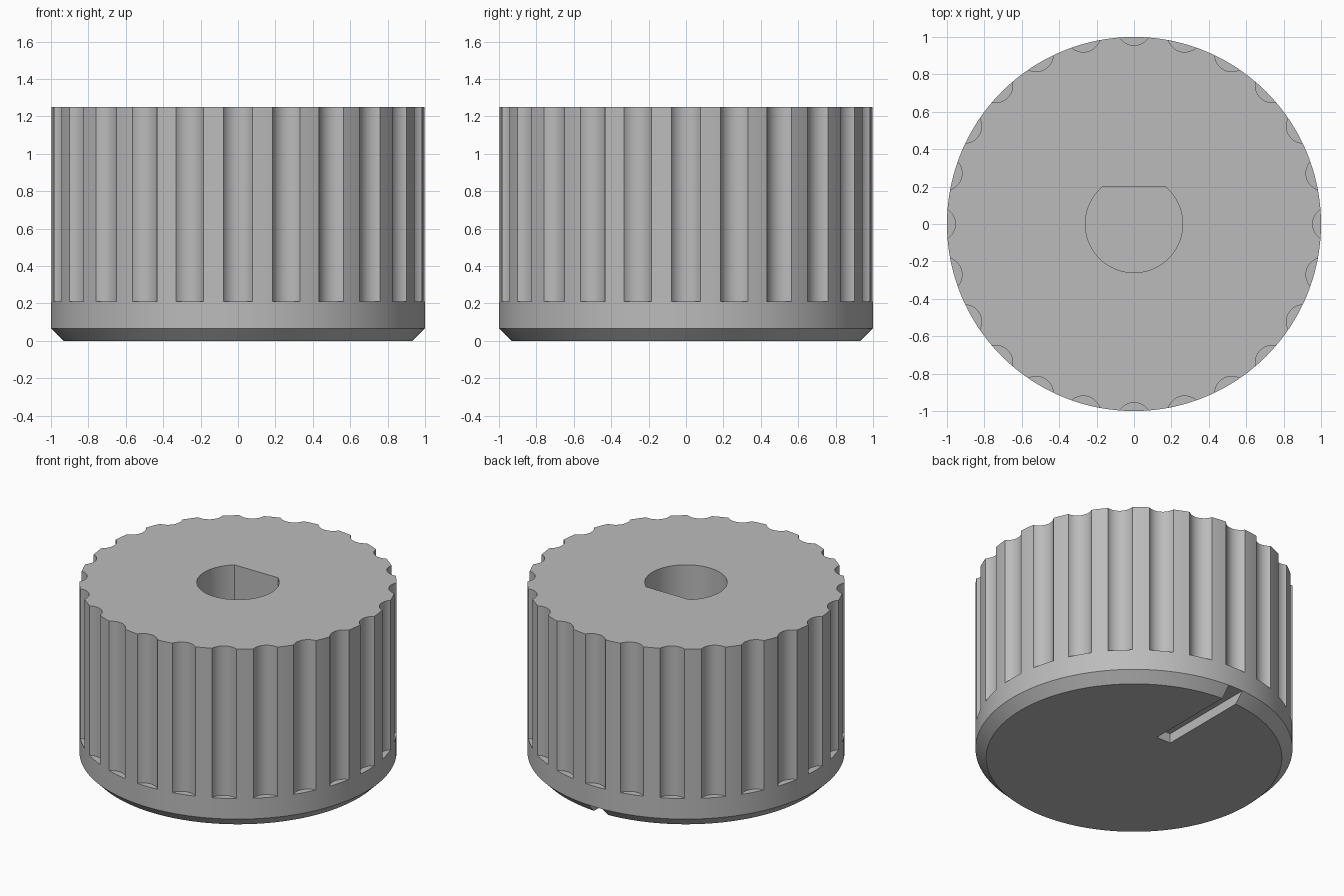
import bpy, bmesh, math

if "Cube" in bpy.data.objects:
    bpy.data.objects.remove(bpy.data.objects["Cube"], do_unlink=True)

HEIGHT, RADIUS = 1.25, 1.0
CHAMFER = 0.067
GROOVES, GROOVE_FLOOR = 24, 0.21

grey = bpy.data.materials.new("plain grey")
grey.use_nodes = True
colour = (0.5, 0.5, 0.5, 1)
grey.diffuse_color = colour
grey.node_tree.nodes["Principled BSDF"].inputs["Base Color"].default_value = colour


def circle(radius, count, cx=0, cy=0):
    step = 2 * math.pi / count
    return [(cx + radius * math.cos(i * step), cy + radius * math.sin(i * step))
            for i in range(count)]


def add_prism(bm, outline, bottom, top):
    """Extrude a closed outline from bottom to top."""
    face = bm.faces.new([bm.verts.new((x, y, bottom)) for x, y in outline])
    moved = bmesh.ops.extrude_face_region(bm, geom=[face])["geom"]
    verts = [v for v in moved if isinstance(v, bmesh.types.BMVert)]
    bmesh.ops.translate(bm, verts=verts, vec=(0, 0, top - bottom))


def finish(name, bm):
    bmesh.ops.recalc_face_normals(bm, faces=bm.faces)
    mesh = bpy.data.meshes.new(name)
    bm.to_mesh(mesh)
    bm.free()
    mesh.materials.append(grey)
    obj = bpy.data.objects.new(name, mesh)
    bpy.context.collection.objects.link(obj)
    return obj


def cut(target, cutter):
    """Subtract the cutter from the target, then discard it."""
    mod = target.modifiers.new("cut", "BOOLEAN")
    mod.operation, mod.solver, mod.object = "DIFFERENCE", "EXACT", cutter
    bpy.context.view_layer.objects.active = target
    bpy.ops.object.modifier_apply(modifier=mod.name)
    bpy.data.objects.remove(cutter, do_unlink=True)


# Round body with a chamfered lower rim
bm = bmesh.new()
add_prism(bm, circle(RADIUS, 192), 0, HEIGHT)
rim = [e for e in bm.edges if all(v.co.z < 0.001 for v in e.verts)]
bmesh.ops.bevel(bm, geom=rim, offset=CHAMFER, segments=1, affect="EDGES")
knob = finish("knob_body", bm)

# Grip grooves around the side, open at the top
bm = bmesh.new()
for i in range(GROOVES):
    angle = 2 * math.pi * i / GROOVES
    centre = 1.047 * math.cos(angle), 1.047 * math.sin(angle)
    add_prism(bm, circle(0.092, 48, *centre), GROOVE_FLOOR, HEIGHT + 0.1)
cut(knob, finish("groove_cutter", bm))

# D-shaped shaft hole with its flat towards the back
start = math.asin(0.2 / 0.26)
sweep = math.pi + 2 * start
outline = [(0.26 * math.cos(start - sweep * i / 64), 0.26 * math.sin(start - sweep * i / 64))
           for i in range(65)]
bm = bmesh.new()
add_prism(bm, outline, 0.4, HEIGHT + 0.1)
cut(knob, finish("shaft_hole_cutter", bm))

# Pointer slot underneath, running out through the back rim
bm = bmesh.new()
add_prism(bm, [(-0.055, 0.29), (0.055, 0.29), (0.055, 1.1), (-0.055, 1.1)], -0.1, CHAMFER)
cut(knob, finish("pointer_slot_cutter", bm))

bpy.ops.object.select_all(action="DESELECT")
knob.select_set(True)
bpy.context.view_layer.objects.active = knob
bpy.ops.object.shade_smooth_by_angle(angle=math.radians(30))
